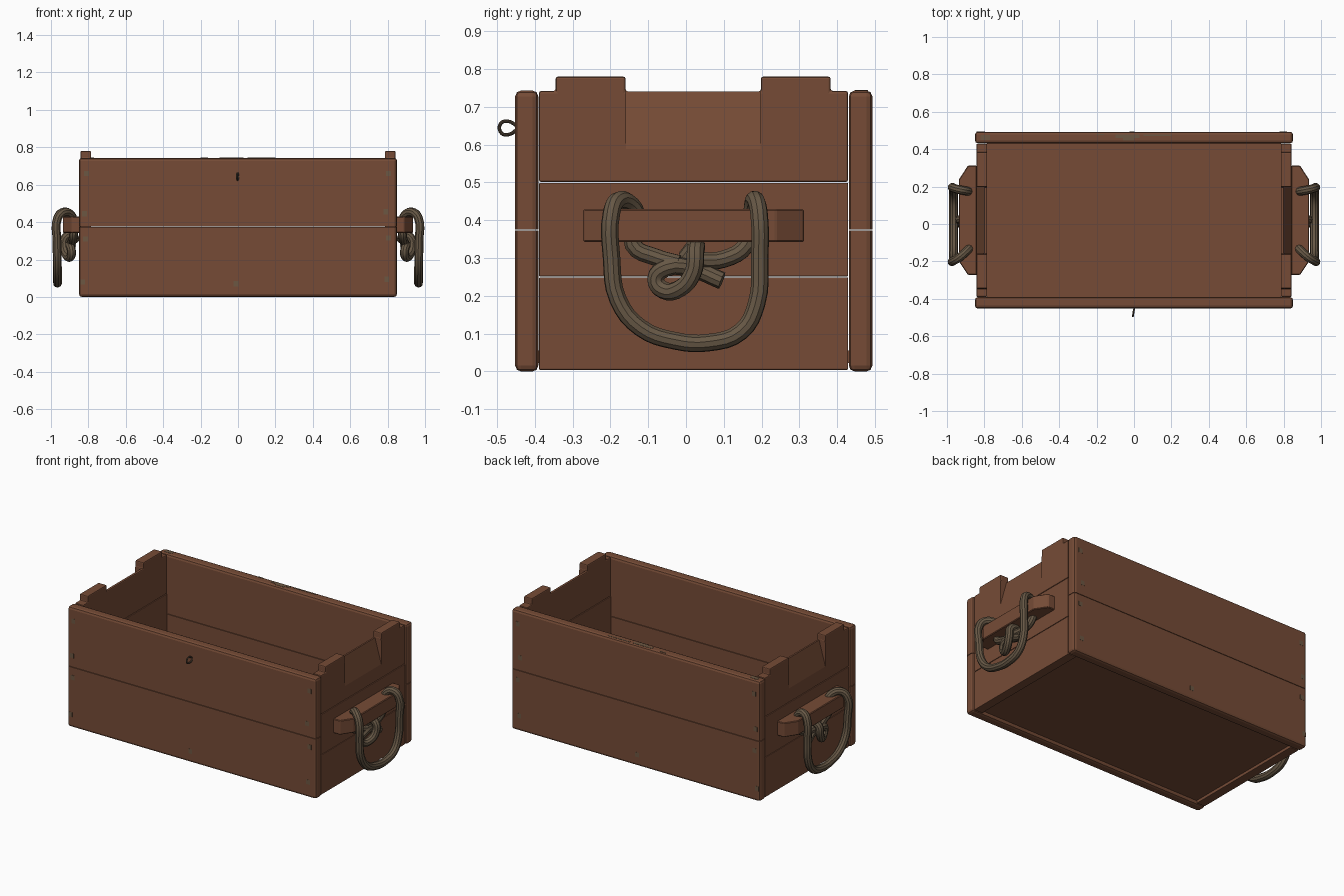
import bpy, bmesh

if "Cube" in bpy.data.objects:
    bpy.data.objects.remove(bpy.data.objects["Cube"])


def mat(name, rgb):
    m = bpy.data.materials.new(name)
    m.diffuse_color = (*rgb, 1)
    m.use_nodes = True
    m.node_tree.nodes["Principled BSDF"].inputs["Base Color"].default_value = m.diffuse_color
    return m


WOOD = mat("brown_wood", (0.180, 0.071, 0.037))
BARE = mat("worn_wood", (0.150, 0.095, 0.055))
ROPE = mat("rope", (0.135, 0.097, 0.060))
IRON = mat("dark_iron", (0.085, 0.060, 0.040))


def finish(bm, name, material, mirror=False):
    bmesh.ops.recalc_face_normals(bm, faces=bm.faces)
    me = bpy.data.meshes.new(name)
    bm.to_mesh(me)
    bm.free()
    ob = bpy.data.objects.new(name, me)
    bpy.context.collection.objects.link(ob)
    me.materials.append(material)
    if mirror:
        ob.modifiers.new("mirror", 'MIRROR')
    return ob


def box_bm(lo, hi):
    bm = bmesh.new()
    bmesh.ops.create_cube(bm, size=1)
    for v in bm.verts:
        for i in range(3):
            v.co[i] = hi[i] if v.co[i] > 0 else lo[i]
    return bm


def box(name, lo, hi, material, bevel=0, seam=None, mirror=False):
    """Box with rounded edges; edges lying on the height 'seam' stay nearly sharp."""
    bm = box_bm(lo, hi)
    if bevel:
        edges = [e for e in bm.edges if seam is None
                 or any(abs(v.co.z - seam) > 1e-4 for v in e.verts)]
        bmesh.ops.bevel(bm, geom=edges, offset=bevel, segments=2,
                        profile=0.5, affect='EDGES')
    return finish(bm, name, material, mirror)


def prism(name, pts, axis, a, b, material, mirror=False):
    """Extrude a flat outline along axis 0, 1 or 2 from a to b."""
    bm = bmesh.new()

    def vert(p, d):
        c = list(p)
        c.insert(axis, d)
        return bm.verts.new(c)
    f = bm.faces.new([vert(p, a) for p in pts])
    r = bmesh.ops.extrude_face_region(bm, geom=[f])
    for v in r["geom"]:
        if isinstance(v, bmesh.types.BMVert):
            v.co[axis] = b
    return finish(bm, name, material, mirror)


def tube(name, pts, radius, material, side=1, closed=False):
    cu = bpy.data.curves.new(name, 'CURVE')
    cu.dimensions = '3D'
    cu.bevel_depth = radius
    cu.bevel_resolution = 3
    cu.resolution_u = 4
    cu.use_fill_caps = True
    sp = cu.splines.new('BEZIER')
    sp.bezier_points.add(len(pts) - 1)
    for bp, p in zip(sp.bezier_points, pts):
        bp.co = (p[0] * side, p[1], p[2])
        bp.handle_left_type = bp.handle_right_type = 'AUTO'
    sp.use_cyclic_u = closed
    ob = bpy.data.objects.new(name, cu)
    bpy.context.collection.objects.link(ob)
    cu.materials.append(material)
    bpy.ops.object.select_all(action='DESELECT')
    ob.select_set(True)
    bpy.context.view_layer.objects.active = ob
    bpy.ops.object.convert(target='MESH')
    bpy.ops.object.shade_smooth_by_angle()


# front and back boards, two planks each
for label, y0, y1 in (("front", -0.452, -0.391), ("back", 0.431, 0.493)):
    box(label + "_lower_plank", (-0.85, y0, 0), (0.85, y1, 0.373), WOOD, 0.015, 0.373)
    box(label + "_upper_plank", (-0.85, y0, 0.376), (0.85, y1, 0.743), WOOD, 0.015, 0.376)

# end boards, lower two planks
X0, X1 = 0.785, 0.842
box("end_lower_plank", (X0, -0.389, 0.004), (X1, 0.429, 0.249), WOOD, 0.003, mirror=True)
box("end_middle_plank", (X0, -0.389, 0.251), (X1, 0.429, 0.499), WOOD, 0.003, mirror=True)

# end board top plank with two raised tabs and a sloped hand hollow
outline = [(-0.389, 0.501), (0.429, 0.501), (0.429, 0.742), (0.383, 0.742),
           (0.383, 0.78), (0.198, 0.78), (0.198, 0.741), (-0.16, 0.741),
           (-0.16, 0.78), (-0.345, 0.78), (-0.345, 0.742), (-0.389, 0.742)]
top = prism("end_top_plank", outline, 0, X0, X1, WOOD)
bev = top.modifiers.new("bevel", 'BEVEL')
bev.width, bev.segments = 0.006, 2
cutter = prism("hollow_cutter", [(0.843, 0.585), (0.798, 0.745), (0.798, 0.80), (0.90, 0.80), (0.90, 0.585)],
               1, -0.159, 0.197, WOOD)
cutter.hide_render = True
bo = top.modifiers.new("hollow", 'BOOLEAN')
bo.operation, bo.object, bo.solver = 'DIFFERENCE', cutter, 'EXACT'
top.modifiers.new("mirror", 'MIRROR')
bpy.context.view_layer.objects.active = top
for m in [m.name for m in top.modifiers]:
    bpy.ops.object.modifier_apply(modifier=m)
bpy.data.objects.remove(cutter)

# floor, slightly recessed underneath
box("floor", (-0.787, -0.392, 0.022), (0.787, 0.432, 0.055), WOOD)

# handle bars with chamfered ends
bar = prism("handle_bar", [(0.84, -0.272), (0.888, -0.272), (0.936, -0.2), (0.936, 0.238),
                           (0.888, 0.312), (0.84, 0.312)], 2, 0.342, 0.43, WOOD, mirror=True)
bv = bar.modifiers.new("bevel", 'BEVEL')
bv.width = 0.004

# rope loops with a knot behind each bar
loop = [(0.895, -0.02, 0.285), (0.885, -0.08, 0.302), (0.88, -0.14, 0.335), (0.88, -0.13, 0.41),
        (0.90, -0.15, 0.445), (0.935, -0.18, 0.452), (0.965, -0.197, 0.42), (0.968, -0.197, 0.30),
        (0.966, -0.18, 0.19), (0.965, -0.12, 0.115), (0.965, -0.03, 0.081), (0.965, 0.06, 0.076),
        (0.965, 0.145, 0.105), (0.966, 0.187, 0.18), (0.968, 0.195, 0.30), (0.965, 0.193, 0.42),
        (0.94, 0.185, 0.452), (0.905, 0.178, 0.448), (0.88, 0.172, 0.40), (0.88, 0.16, 0.335),
        (0.885, 0.10, 0.297), (0.895, 0.03, 0.292)]
knot = [(0.87, 0.0, 0.30), (0.885, 0.025, 0.33), (0.925, 0.025, 0.315), (0.93, 0.02, 0.265),
        (0.915, -0.015, 0.22), (0.895, -0.06, 0.215), (0.89, -0.08, 0.245), (0.90, -0.05, 0.275),
        (0.89, 0.02, 0.27), (0.90, 0.095, 0.24)]
for side, label in ((1, "right"), (-1, "left")):
    tube(label + "_rope_loop", loop, 0.0235, ROPE, side)
    tube(label + "_rope_knot", knot, 0.0235, ROPE, side)

# small iron eye on the front
tube("front_eye", [(0.003, -0.445, 0.642), (-0.002, -0.468, 0.627), (-0.005, -0.488, 0.63),
                   (-0.005, -0.491, 0.655), (-0.003, -0.472, 0.662), (0.003, -0.445, 0.648)],
     0.0048, IRON)

# nail marks on the long boards
for x, z in ((-0.81, 0.66), (-0.82, 0.445), (-0.815, 0.31), (-0.83, 0.08), (-0.01, 0.07),
             (0.805, 0.66), (0.79, 0.455), (0.805, 0.315), (0.795, 0.095)):
    for y in (-0.452, 0.493):
        box("nail_mark", (x - 0.013, y - 0.001, z - 0.014), (x + 0.013, y + 0.001, z + 0.014), BARE)

# worn patches on the back rim and a nail in each bar
for x0, x1, y0, y1 in ((-0.20, -0.16, 0.475, 0.482), (-0.10, 0.03, 0.46, 0.478),
                       (-0.06, 0.0, 0.447, 0.46), (0.05, 0.20, 0.47, 0.478),
                       (-0.82, -0.77, 0.45, 0.475)):
    box("worn_patch", (x0, y0, 0.742), (x1, y1, 0.7445), BARE)
